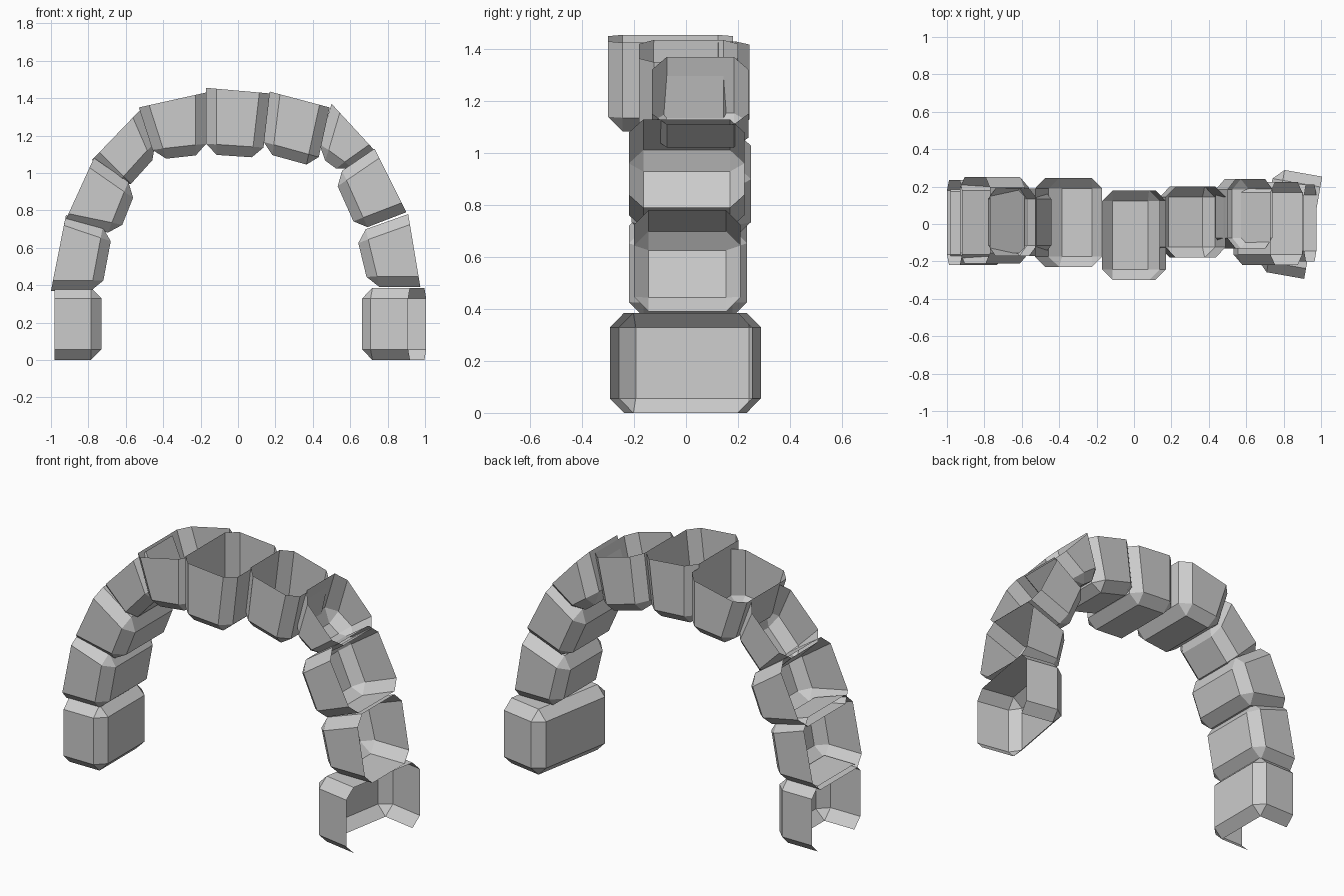
import bpy, bmesh, math
from mathutils import Vector, Matrix

if "Cube" in bpy.data.objects:
    bpy.data.objects.remove(bpy.data.objects["Cube"])

BEVEL = 0.056


def stone(name, outline, y0, y1, yaw=0.0, base=False):
    """Wedge stone: outline is outer start, outer end, inner end, inner start in x/z.
    The outward side is left open and only the other edges are chamfered."""
    bm = bmesh.new()
    front = [bm.verts.new((x, y0, z)) for x, z in outline]
    back = [bm.verts.new((x, y1, z)) for x, z in outline]
    bm.faces.new(front)
    bm.faces.new(back[::-1])
    sides = [bm.faces.new((front[i], back[i], back[(i + 1) % 4], front[(i + 1) % 4]))
             for i in range(4)]
    bmesh.ops.recalc_face_normals(bm, faces=bm.faces[:])
    outer = sides[0]
    out_n = outer.normal.copy()
    out_p = outer.calc_center_median()
    keep = set(outer.edges)
    bmesh.ops.bevel(bm, geom=[e for e in bm.edges if e not in keep], offset=BEVEL,
                    segments=1, profile=0.5, affect='EDGES', clamp_overlap=True)
    bm.normal_update()
    # open the outward side, and the underside of the two feet
    gone = [f for f in bm.faces
            if (f.normal.dot(out_n) > 0.99 and abs((f.calc_center_median() - out_p).dot(out_n)) < 0.01)
            or (base and f.normal.z < -0.99)]
    bmesh.ops.delete(bm, geom=gone, context='FACES')
    if yaw:
        c = Vector((sum(p[0] for p in outline) / 4, (y0 + y1) / 2, 0))
        bmesh.ops.rotate(bm, verts=bm.verts[:], cent=c,
                         matrix=Matrix.Rotation(math.radians(yaw), 3, 'Z'))
    mesh = bpy.data.meshes.new(name)
    bm.to_mesh(mesh)
    bm.free()
    obj = bpy.data.objects.new(name, mesh)
    bpy.context.collection.objects.link(obj)


# feet
stone("left_foot", [(-.98, 0), (-.98, .385), (-.73, .385), (-.73, 0)], -.22, .23, base=True)
stone("right_foot", [(.96, .385), (.96, 0), (.70, 0), (.70, .385)], -.275, .28, yaw=-10, base=True)

# left side, going up
stone("left_stone_1", [(-1.0, .37), (-.92, .775), (-.67, .69), (-.73, .37)], -.22, .235)
stone("left_stone_2", [(-.93, .73), (-.77, 1.08), (-.54, .92), (-.64, .67)], -.21, .25)
stone("left_stone_3", [(-.78, 1.07), (-.52, 1.34), (-.42, 1.11), (-.61, .90)], -.17, .19)
stone("left_stone_4", [(-.53, 1.35), (-.17, 1.43), (-.17, 1.10), (-.44, 1.07)], -.23, .245)

# crown
stone("keystone", [(-.17, 1.455), (.17, 1.425), (.13, 1.08), (-.17, 1.10)], -.30, .18)

# right side, going down
stone("right_stone_1", [(.17, 1.435), (.49, 1.35), (.42, 1.03), (.13, 1.11)], -.18, .20)
stone("right_stone_2", [(.50, 1.37), (.74, 1.11), (.57, .99), (.42, 1.10)], -.13, .24)
stone("right_stone_3", [(.73, 1.13), (.90, .79), (.64, .69), (.51, .98)], -.22, .225)
stone("right_stone_4", [(.91, .78), (.975, .39), (.70, .39), (.63, .68)], -.20, .21)
